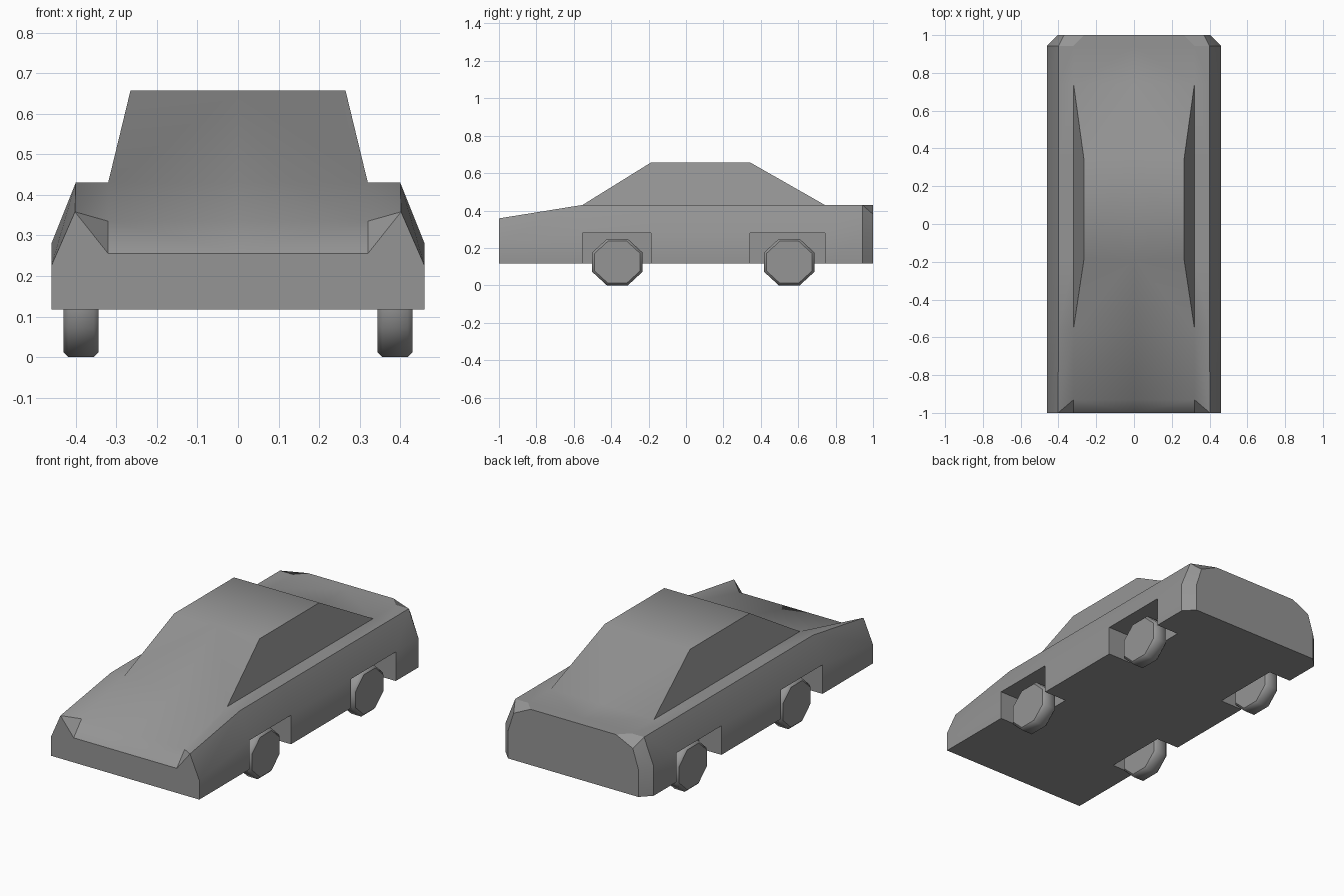
import bpy, bmesh
from math import pi, cos, radians
from mathutils import Matrix

if "Cube" in bpy.data.objects:
    bpy.data.objects.remove(bpy.data.objects["Cube"])

grey = bpy.data.materials.new("dark_grey")
grey.diffuse_color = (0.3, 0.3, 0.3, 1)
grey.use_nodes = True
grey.node_tree.nodes["Principled BSDF"].inputs["Base Color"].default_value = grey.diffuse_color


def finish(bm, name, angle, is_crisp):
    """Make the object, smooth it by angle and keep the edges of crisp faces sharp."""
    bmesh.ops.recalc_face_normals(bm, faces=bm.faces)
    mesh = bpy.data.meshes.new(name)
    bm.to_mesh(mesh)
    bm.free()
    mesh.materials.append(grey)
    obj = bpy.data.objects.new(name, mesh)
    bpy.context.collection.objects.link(obj)
    bpy.ops.object.select_all(action='DESELECT')
    obj.select_set(True)
    bpy.context.view_layer.objects.active = obj
    bpy.ops.object.shade_smooth_by_angle(angle=radians(angle))
    crisp = {key for p in mesh.polygons if is_crisp(p) for key in p.edge_keys}
    for e in mesh.edges:
        if e.key in crisp:
            e.use_edge_sharp = True


# Half cross-section: floor centre, well foot, sill, shoulder, belt, cabin base, roof edge, roof centre, well top
def section(y, roof=(0.32, 0.43), low=(0.46, 0.28), belt=(0.40, 0.43), base=(0.32, 0.43), y_base=None):
    yb = y if y_base is None else y_base
    return [(0, y, 0.117), (0.32, y, 0.117), (low[0], y, 0.117), (low[0], y, low[1]),
            (belt[0], y, belt[1]), (base[0], yb, base[1]), (roof[0], yb, roof[1]),
            (0, yb, roof[1]), (0.32, y, 0.28)]


nose, tail, cabin = (0.32, 0.335), (0.265, 0.43), (0.265, 0.657)
stations = [
    section(-1, roof=nose, low=(0.46, 0.225), belt=(0.402, 0.358), base=nose, y_base=-0.93),
    section(-0.553),
    section(-0.187, roof=cabin),
    section(0.343, roof=cabin),
    section(0.742),
    section(0.943),
    section(1, roof=tail, low=(0.405, 0.27), belt=(0.37, 0.38), base=tail),
]

# Body: loft the half sections, leaving wheel wells in two of the spans
bm = bmesh.new()
rings = [[bm.verts.new(p) for p in s] for s in stations]
for i, (a, b) in enumerate(zip(rings, rings[1:])):
    is_well = i in (1, 3)
    path = [0, 1, 8, 3, 4, 5, 6, 7] if is_well else [0, 1, 2, 3, 4, 5, 6, 7]
    for p, q in zip(path, path[1:]):
        bm.faces.new((a[p], a[q], b[q], b[p]))
    if is_well:
        for r in (a, b):
            bm.faces.new((r[1], r[2], r[3], r[8]))

# Front end: bumper face, headlight facet and sloping nose
f = rings[0]
lip_side, lip_mid = bm.verts.new((0.32, -1, 0.255)), bm.verts.new((0, -1, 0.255))
bm.faces.new((f[0], f[1], f[2], f[3], f[4], lip_side, lip_mid))
bm.faces.new((f[4], f[5], lip_side))
bm.faces.new((f[6], f[7], lip_mid, lip_side))

# Rear end
bm.faces.new(rings[-1][:8])

bmesh.ops.delete(bm, geom=[v for v in bm.verts if not v.link_faces], context='VERTS')
bmesh.ops.remove_doubles(bm, verts=bm.verts, dist=0.0005)
bmesh.ops.dissolve_degenerate(bm, edges=bm.edges, dist=0.0005)
bmesh.ops.mirror(bm, geom=bm.verts[:] + bm.edges[:] + bm.faces[:], axis='X', merge_dist=0.0005)
# the headlight and tail-light corner facets stay crisp
finish(bm, "car_body", 36,
       lambda p: abs(p.center.x) > 0.25 and abs(p.center.y) > 0.95 and p.normal.z > 0.45)


# Wheels: eight-sided drums with bevelled rims
def wheel(name, x, y):
    bm = bmesh.new()
    r = 0.124 / cos(pi / 8)
    bmesh.ops.create_cone(bm, cap_ends=True, segments=8, radius1=r, radius2=r, depth=0.086,
                          matrix=Matrix.Rotation(pi / 2, 4, 'Y'))
    # turn so that a flat side rests on the ground
    if min(v.co.z for v in bm.verts) < -0.13:
        bmesh.ops.rotate(bm, verts=bm.verts, matrix=Matrix.Rotation(pi / 8, 3, 'X'))
    rims = [e for e in bm.edges if abs(e.verts[0].co.x - e.verts[1].co.x) < 0.001]
    bmesh.ops.bevel(bm, geom=rims, offset=0.012, segments=1, affect='EDGES')
    bmesh.ops.scale(bm, verts=bm.verts, vec=(1, 1.09, 1))
    bmesh.ops.translate(bm, verts=bm.verts, vec=(x, y, 0.124))
    finish(bm, name, 50, lambda p: abs(p.normal.x) > 0.95)


for end, y in (("front", -0.367), ("rear", 0.552)):
    for side, x in (("left", -0.387), ("right", 0.387)):
        wheel(f"{end}_{side}_wheel", x, y)
